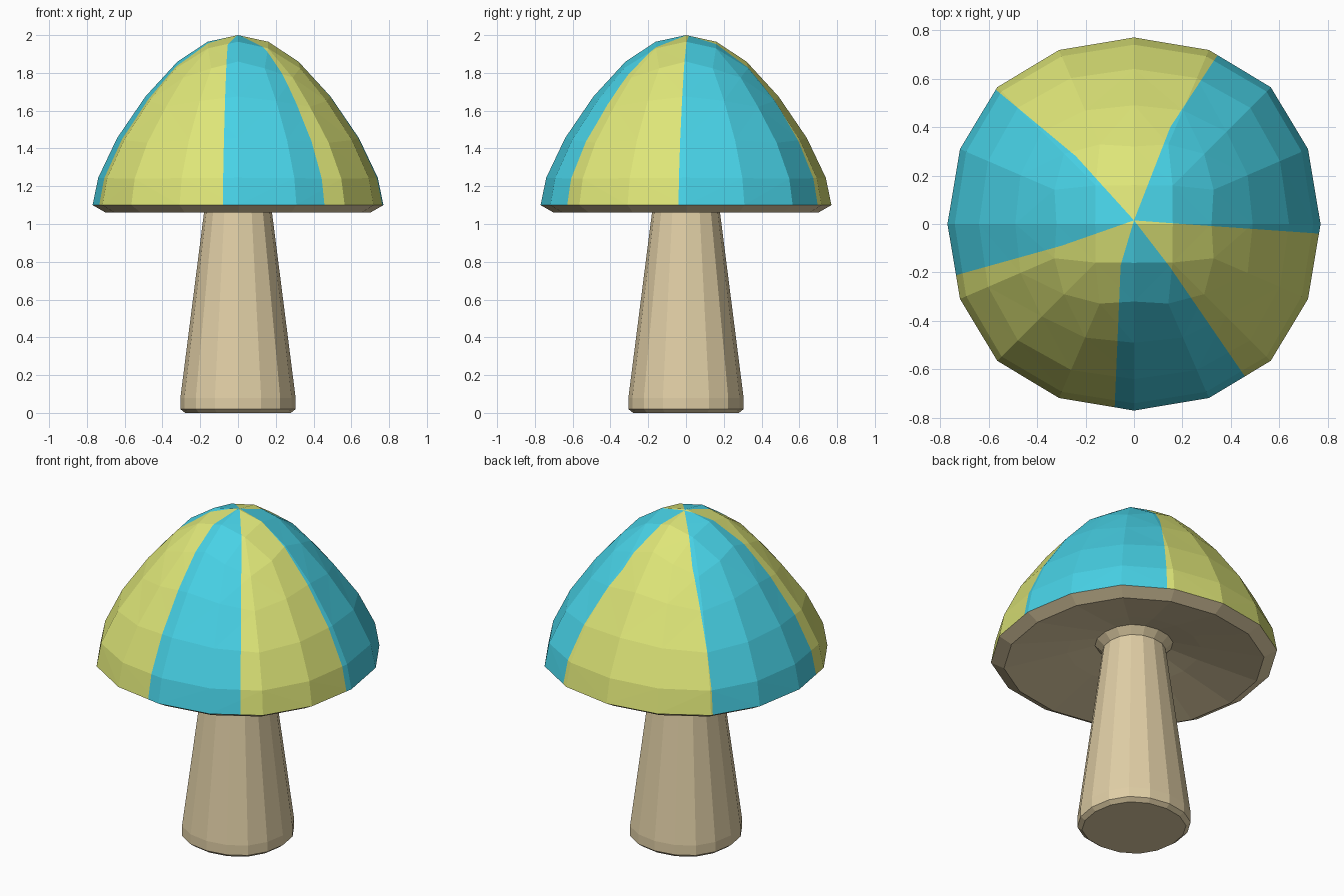
import bpy, bmesh, math
from mathutils import Vector

if "Cube" in bpy.data.objects:
    bpy.data.objects.remove(bpy.data.objects["Cube"])

SIDES = 16


def material(name, srgb):
    lin = [c / 12.92 if c <= 0.04045 else ((c + 0.055) / 1.055) ** 2.4 for c in srgb]
    mat = bpy.data.materials.new(name)
    mat.diffuse_color = (*lin, 1)
    mat.use_nodes = True
    mat.node_tree.nodes["Principled BSDF"].inputs["Base Color"].default_value = mat.diffuse_color
    return mat


yellow = material("lime_yellow", (0.87, 0.90, 0.47))
blue = material("sky_blue", (0.28, 0.82, 0.90))
cream = material("cream", (0.88, 0.81, 0.65))


def ring(bm, r, z, corner=1.037, z_corner=None):
    """16 points, slightly squarish: wider on the diagonals than on the axes."""
    zc = z if z_corner is None else z_corner
    out = []
    for j in range(SIDES):
        k = (0, 0.42, 1, 0.42)[j % 4]
        ang = math.radians(22.5 * j + (0, 0.8, 0, -0.8)[j % 4])
        rad = r * (1 + (corner - 1) * k)
        out.append(bm.verts.new((rad * math.cos(ang), rad * math.sin(ang), z + (zc - z) * k)))
    return out


def bridge(bm, upper, lower):
    for j in range(SIDES):
        n = (j + 1) % SIDES
        bm.faces.new((lower[j], lower[n], upper[n], upper[j]))


def stack(bm, profile):
    rings = [ring(bm, *p) for p in profile]
    for a, b in zip(rings, rings[1:]):
        bridge(bm, a, b)
    return rings


def finish(bm, name, mats):
    me = bpy.data.meshes.new(name)
    bm.to_mesh(me)
    bm.free()
    for m in mats:
        me.materials.append(m)
    ob = bpy.data.objects.new(name, me)
    bpy.context.collection.objects.link(ob)
    return ob


# Cap dome: 4x4 grid crown flowing into 16-sided rows
bm = bmesh.new()
rows = stack(bm, [(0.32, 1.86, 1.28, 1.775), (0.49, 1.675, 1.1, 1.62),
                  (0.64, 1.455, 1.06, 1.43), (0.74, 1.245, 1.045, 1.24),
                  (0.77, 1.10)])
top = rows[0]
apex = bm.verts.new((0, 0, 2))
inner = []
for i in range(8):
    r, z = ((0.16, 1.965), (0.225, 1.93))[i % 2]
    a = math.radians(45 * i)
    inner.append(bm.verts.new((r * math.cos(a), r * math.sin(a), z)))
for q in range(4):
    t = [top[(4 * q + i) % SIDES] for i in range(5)]
    n = [inner[(2 * q + i) % 8] for i in range(3)]
    for quad in ((t[0], t[1], n[1], n[0]), (t[1], t[2], t[3], n[1]),
                 (t[3], t[4], n[2], n[1]), (n[0], n[1], n[2], apex)):
        bm.faces.new(quad)
bmesh.ops.triangulate(bm, faces=bm.faces[:])

# Cap stripes: each border is a bent line (knee, rim point) seen from above
CENTRE = Vector((0, 0.015))
borders = [(Vector(k), Vector(o)) for k, o in (
    ((0.15, 0.40), (0.34, 0.69)), ((-0.24, 0.28), (-0.565, 0.55)),
    ((-0.30, -0.09), (-0.73, -0.21)), ((-0.055, -0.17), (-0.08, -0.76)),
    ((0.15, -0.18), (0.455, -0.625)), ((0.20, 0.0), (0.77, -0.04)))]
for knee, rim in borders:
    for a, b in ((CENTRE, knee), (knee, rim)):
        d = (b - a).normalized()
        faces = [f for f in bm.faces
                 if f.calc_center_median().xy.dot(rim.normalized()) > -0.1]
        geom = list({e for f in faces for e in f.edges}
                    | {v for f in faces for v in f.verts}) + faces
        bmesh.ops.bisect_plane(bm, geom=geom, dist=1e-5, plane_co=(a.x, a.y, 0),
                               plane_no=(-d.y, d.x, 0))


def inside(p, poly):
    hit = False
    for a, b in zip(poly, poly[1:] + poly[:1]):
        if (a.y > p.y) != (b.y > p.y):
            if p.x < a.x + (p.y - a.y) * (b.x - a.x) / (b.y - a.y):
                hit = not hit
    return hit


# Blue fills three of the six wedges
wedges = []
for i in (1, 3, 5):
    (k1, o1), (k2, o2) = borders[i], borders[(i + 1) % 6]
    far1, far2 = k1 + (o1 - k1) * 4, k2 + (o2 - k2) * 4
    wedges.append([CENTRE, k1, far1, (far1 + far2) * 1.5, far2, k2])
for f in bm.faces:
    p = f.calc_center_median().xy
    f.material_index = int(any(inside(p, w) for w in wedges))
finish(bm, "cap", [yellow, blue])

# Rim and hollow underside of the cap
bm = bmesh.new()
stack(bm, [(0.77, 1.10), (0.70, 1.06), (0.36, 1.14), (0.21, 1.18)])
finish(bm, "cap_underside", [cream])

# Stem with flared collar and bevelled foot
bm = bmesh.new()
rings = stack(bm, [(0.21, 1.18), (0.17, 1.14), (0.305, 0.08), (0.305, 0.02), (0.28, 0)])
bm.faces.new(rings[-1][::-1])
finish(bm, "stem", [cream])
